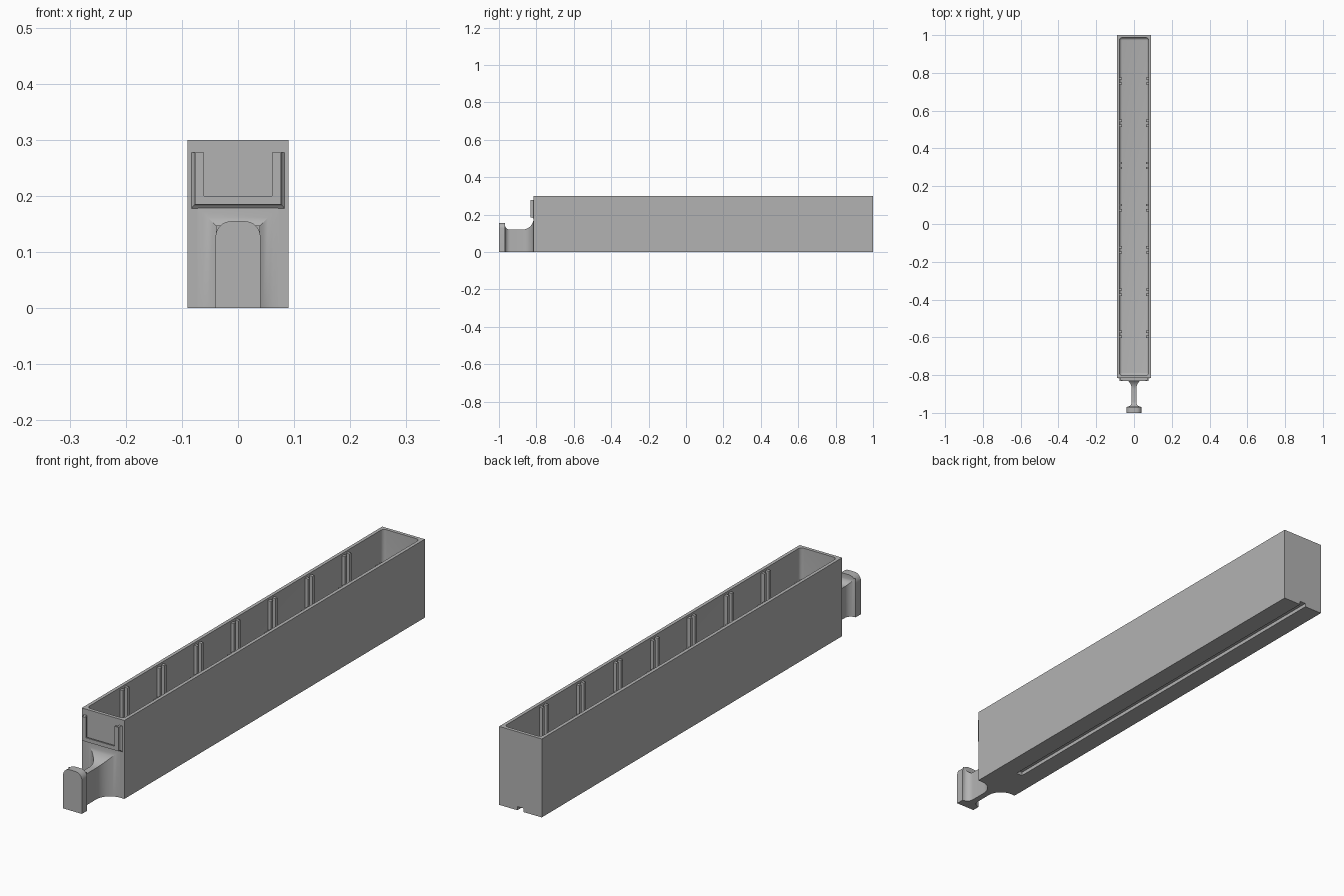
import bpy, bmesh, math

cube = bpy.data.objects.get("Cube")
if cube:
    bpy.data.objects.remove(cube, do_unlink=True)

grey = bpy.data.materials.new("plain grey")
grey.use_nodes = True
grey.diffuse_color = (0.45, 0.45, 0.45, 1)
grey.node_tree.nodes["Principled BSDF"].inputs["Base Color"].default_value = grey.diffuse_color


def finish(name, bm):
    bmesh.ops.recalc_face_normals(bm, faces=bm.faces)
    mesh = bpy.data.meshes.new(name)
    bm.to_mesh(mesh)
    bm.free()
    mesh.materials.append(grey)
    obj = bpy.data.objects.new(name, mesh)
    bpy.context.collection.objects.link(obj)
    return obj


def smooth(obj):
    bpy.ops.object.select_all(action='DESELECT')
    obj.select_set(True)
    bpy.context.view_layer.objects.active = obj
    bpy.ops.object.shade_smooth_by_angle(angle=math.radians(30))


def block(name, lo, hi, radius=0, keep_top=0):
    """Box between two corners; edges below keep_top may be rounded."""
    bm = bmesh.new()
    bmesh.ops.create_cube(bm, size=1)
    for v in bm.verts:
        v.co = [(a + b) / 2 + c * (b - a) for a, b, c in zip(lo, hi, v.co)]
    if radius:
        edges = [e for e in bm.edges if min(v.co.z for v in e.verts) < keep_top]
        bmesh.ops.bevel(bm, geom=edges, offset=radius, segments=5,
                        profile=0.5, affect='EDGES')
    return finish(name, bm)


def loft(name, rings):
    """Skin equal (x, z) outlines, each placed at its own y."""
    bm = bmesh.new()
    loops = [[bm.verts.new((x, y, z)) for x, z in pts] for y, pts in rings]
    n = len(loops[0])
    for a, b in zip(loops, loops[1:]):
        for i in range(n):
            j = (i + 1) % n
            bm.faces.new((a[i], a[j], b[j], b[i]))
    bm.faces.new(loops[0])
    bm.faces.new(loops[-1])
    return finish(name, bm)


HALF, FRONT, TOP = 0.09, -0.815, 0.30
WALL, FLOOR = 0.013, 0.025
INNER = HALF - WALL

# Open drawer body with a rounded cavity and a guide groove underneath
body = block("drawer_body", (-HALF, FRONT, 0), (HALF, 1, TOP))
cutters = [
    block("cavity_cutter", (-INNER, FRONT + WALL, FLOOR), (INNER, 1 - WALL, 0.4), 0.015, TOP),
    block("groove_cutter", (-0.013, -0.68, -0.02), (0.013, 1.1, 0.014)),
]
for cutter in cutters:
    cutter.hide_render = True
    mod = body.modifiers.new(cutter.name, 'BOOLEAN')
    mod.operation, mod.solver, mod.object = 'DIFFERENCE', 'EXACT', cutter
    bpy.context.view_layer.objects.active = body
    bpy.ops.object.modifier_apply(modifier=mod.name)
for cutter in cutters:
    bpy.data.objects.remove(cutter, do_unlink=True)
smooth(body)

# Paired divider ribs along both inner walls
for i in range(7):
    for offset in (-0.0135, 0.0135):
        y = 0.757 - 0.2235 * i + offset
        for side, label in ((-1, "right"), (1, "left")):
            x0, x1 = sorted((side * (INNER - 0.014), side * (INNER + 0.004)))
            block(f"divider_rib_{label}", (x0, y - 0.006, FLOOR - 0.005),
                  (x1, y + 0.006, TOP - 0.008))

# Handle stem, flaring with round fillets into the drawer and the grip
def stem_ring(y, grow):
    w, top = 0.012 + grow, 0.12 + grow
    return y, [(-w, 0), (w, 0), (w, top), (-w, top)]


GRIP_BACK, STEPS = -0.968, 10
rings = []
for end, sign, radius in ((GRIP_BACK, 1, 0.027), (FRONT, -1, 0.06)):
    part = []
    for k in range(STEPS + 1):
        a = math.pi / 2 * k / STEPS
        part.append(stem_ring(end + sign * radius * (1 - math.cos(a)),
                              radius * (1 - math.sin(a))))
    rings += part if sign > 0 else part[::-1]
smooth(loft("handle_stem", rings))

# Grip plate with rounded upper corners
R, W, H = 0.028, 0.04, 0.155
grip = [(-W, 0), (W, 0)]
for cx, start in ((W - R, 0), (R - W, math.pi / 2)):
    for k in range(9):
        a = start + math.pi / 2 * k / 8
        grip.append((cx + R * math.cos(a), H - R + R * math.sin(a)))
smooth(loft("handle_grip", [(-1, grip), (GRIP_BACK, grip)]))


# Label holder: a U-shaped wall with flared foot and a retaining lip
def u_shape(outer, inner, bottom, ledge, top=0.277):
    return [(-outer, bottom), (outer, bottom), (outer, top), (inner, top),
            (inner, ledge), (-inner, ledge), (-inner, top), (-outer, top)]


wall = u_shape(0.077, 0.069, 0.185, 0.193)
lip = u_shape(0.077, 0.061, 0.185, 0.2)
loft("label_holder_wall", [(FRONT, u_shape(0.083, 0.069, 0.178, 0.193)),
                           (-0.819, u_shape(0.079, 0.069, 0.183, 0.193)),
                           (-0.823, wall), (-0.826, wall)])
loft("label_holder_lip", [(-0.826, lip), (-0.832, lip)])
